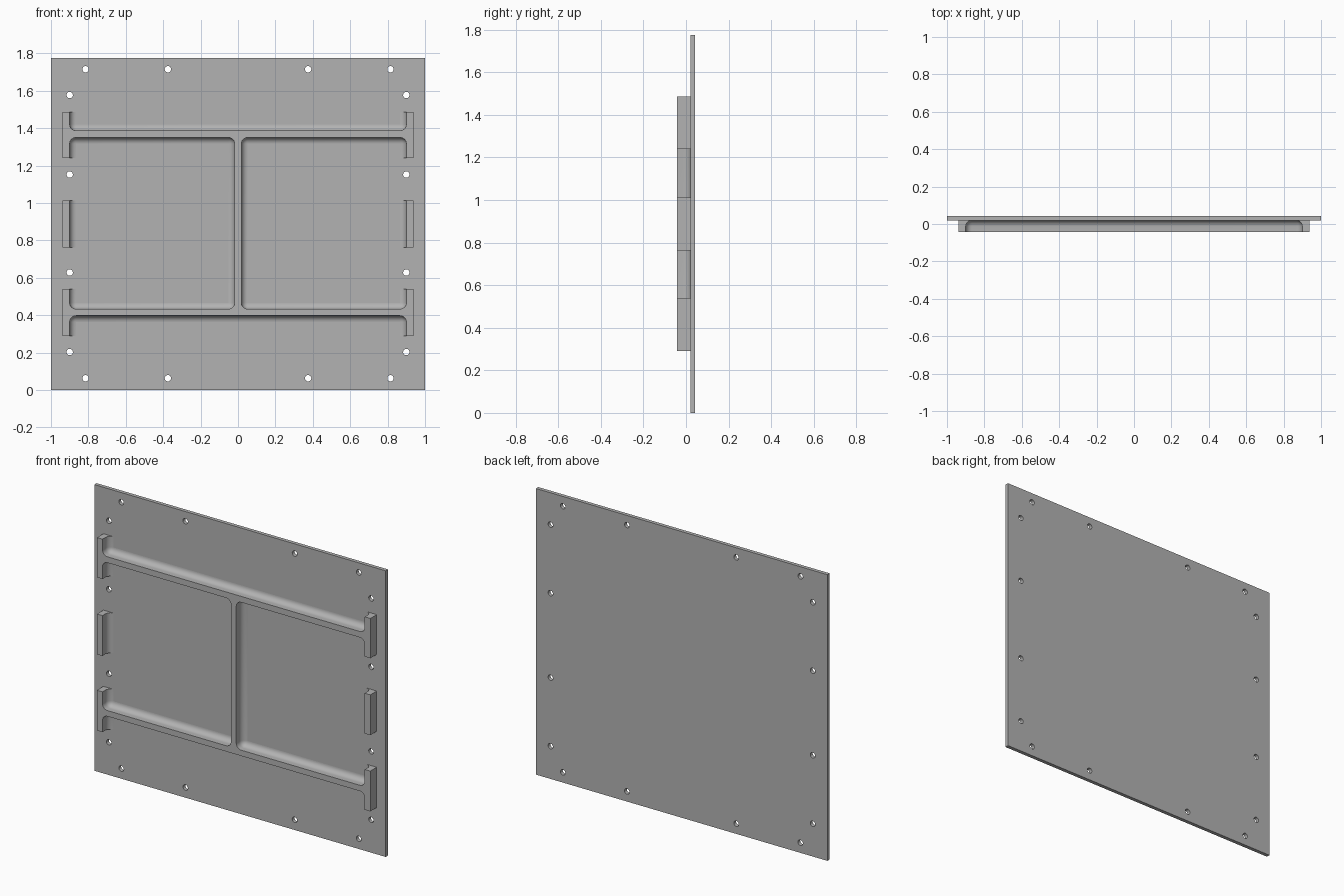
import bpy, bmesh, math
from mathutils import Matrix, Vector

if "Cube" in bpy.data.objects:
    bpy.data.objects.remove(bpy.data.objects["Cube"])

FRONT, FACE, BACK = -0.043, 0.02, 0.043   # rib front, plate front, plate back
HEIGHT = 1.775
FILLET = 0.034

grey = bpy.data.materials.new("grey metal")
grey.diffuse_color = (0.45, 0.45, 0.45, 1)
grey.use_nodes = True
grey.node_tree.nodes["Principled BSDF"].inputs["Base Color"].default_value = grey.diffuse_color


def add_box(bm, x0, x1, y0, y1, z0, z1):
    size = Vector((x1 - x0, y1 - y0, z1 - z0))
    mid = Vector((x0 + x1, y0 + y1, z0 + z1)) / 2
    return bmesh.ops.create_cube(
        bm, size=1, matrix=Matrix.Translation(mid) @ Matrix.Diagonal((*size, 1)))


def finish(bm, name):
    bmesh.ops.recalc_face_normals(bm, faces=bm.faces)
    mesh = bpy.data.meshes.new(name)
    bm.to_mesh(mesh)
    bm.free()
    obj = bpy.data.objects.new(name, mesh)
    obj.data.materials.append(grey)
    bpy.context.collection.objects.link(obj)
    return obj


def box(name, *bounds, bevel=0):
    bm = bmesh.new()
    add_box(bm, *bounds)
    if bevel:
        bmesh.ops.bevel(bm, geom=bm.edges[:], offset=bevel, segments=8,
                        profile=0.5, affect='EDGES')
    return finish(bm, name)


def cut(target, cutter):
    mod = target.modifiers.new("cut", 'BOOLEAN')
    mod.operation, mod.solver, mod.object = 'DIFFERENCE', 'EXACT', cutter
    bpy.context.view_layer.objects.active = target
    bpy.ops.object.modifier_apply(modifier=mod.name)
    bpy.data.objects.remove(cutter)


# Back plate with screw holes
plate = box("back_plate", -1, 1, FACE, BACK, 0, HEIGHT)
bm = bmesh.new()
for x, z in [(0.815, 1.715), (0.375, 1.715), (0.9, 1.577), (0.9, 1.152),
             (0.9, 0.628), (0.9, 0.203), (0.815, 0.063), (0.375, 0.063)]:
    for s in (-1, 1):
        bmesh.ops.create_cone(
            bm, cap_ends=True, segments=24, radius1=0.017, radius2=0.017, depth=0.2,
            matrix=Matrix.Translation((s * x, 0.03, z)) @ Matrix.Rotation(math.pi / 2, 4, 'X'))
cut(plate, finish(bm, "hole_cutter"))

# Rib frame: a block hollowed by pockets with rounded corners and floors
frame = box("rib_frame", -0.938, 0.938, FRONT, FACE, 0.29, 1.487)
FLOOR = FACE + 0.0001
for x0, x1, z0, z1 in [(-0.9, 0.9, 1.387, 2.0),      # above upper rib
                       (-0.9, 0.9, -0.3, 0.397),     # below lower rib
                       (-0.9, -0.018, 0.433, 1.35),  # left bay
                       (0.018, 0.9, 0.433, 1.35)]:   # right bay
    cut(frame, box("pocket_cutter", x0, x1, -0.3, FLOOR, z0, z1, bevel=FILLET))

# Gaps that split the side walls into three tabs each
for z0, z1 in [(0.54, 0.763), (1.013, 1.24)]:
    for s in (-1, 1):
        x0, x1 = sorted((s * 0.85, s * 1.1))
        cut(frame, box("gap_cutter", x0, x1, -0.3, 0.1, z0, z1))

for obj in (plate, frame):
    bpy.ops.object.select_all(action='DESELECT')
    obj.select_set(True)
    bpy.context.view_layer.objects.active = obj
    bpy.ops.object.shade_smooth_by_angle(angle=math.radians(30))
